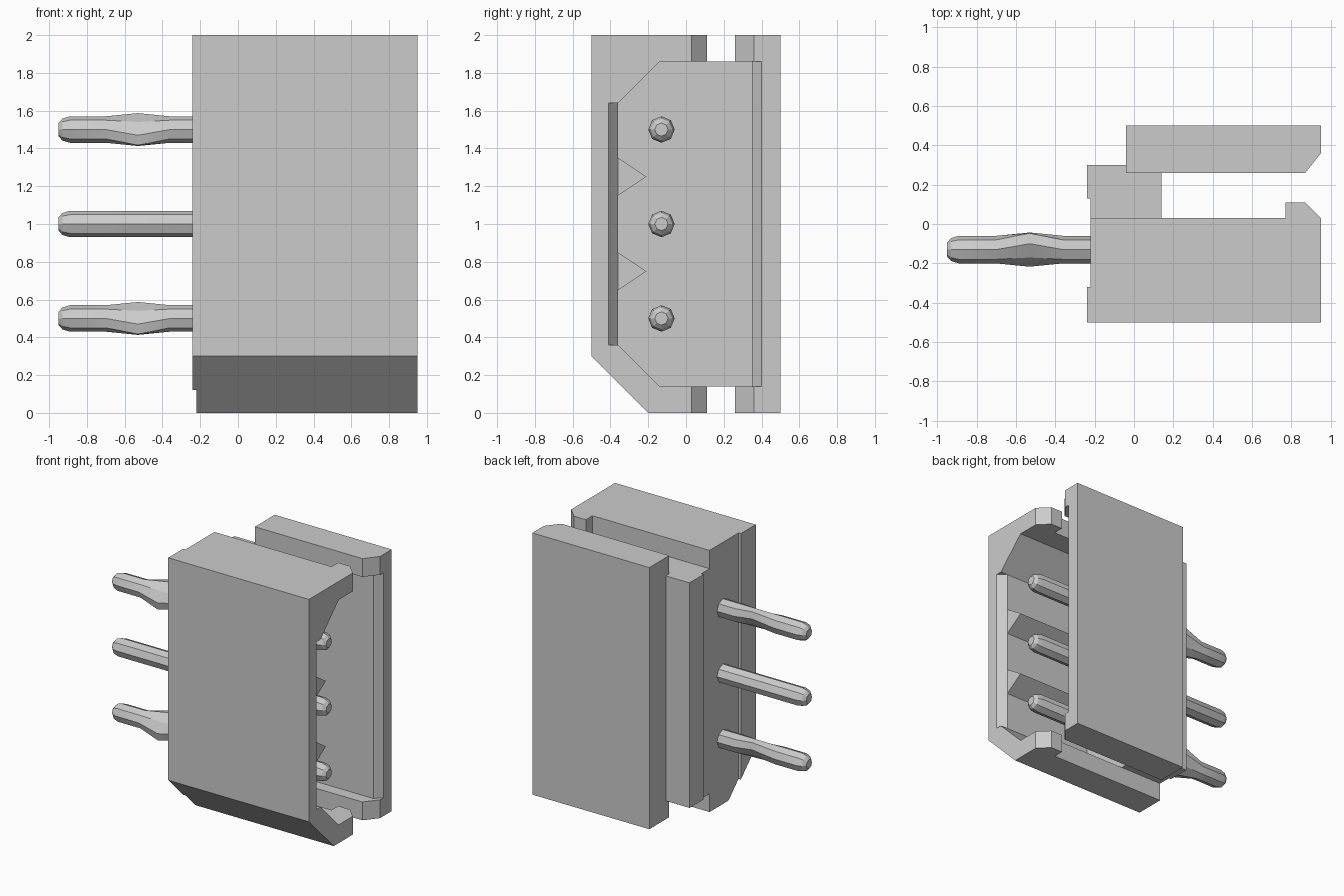
import bpy
import bmesh
import math

cube = bpy.data.objects.get("Cube")
if cube:
    bpy.data.objects.remove(cube, do_unlink=True)

grey = bpy.data.materials.new("light_grey")
grey.use_nodes = True
grey.diffuse_color = (0.6, 0.6, 0.6, 1)
grey.node_tree.nodes["Principled BSDF"].inputs["Base Color"].default_value = (0.6, 0.6, 0.6, 1)

LOW, HIGH = 0.14, 1.86      # inner faces of the end walls
FLOOR, MOUTH = 0.14, 0.95   # cavity floor and open end
BACK, INNER = -0.22, 0.03   # rear face, and open side of the housing


def finish(bm, name):
    bmesh.ops.recalc_face_normals(bm, faces=bm.faces)
    mesh = bpy.data.meshes.new(name)
    bm.to_mesh(mesh)
    bm.free()
    mesh.materials.append(grey)
    obj = bpy.data.objects.new(name, mesh)
    bpy.context.collection.objects.link(obj)
    return obj


def loft(name, rings):
    """Skin a row of equal vertex rings and cap both ends."""
    bm = bmesh.new()
    rows = [[bm.verts.new(p) for p in ring] for ring in rings]
    n = len(rows[0])
    for a, b in zip(rows, rows[1:]):
        for i in range(n):
            j = (i + 1) % n
            bm.faces.new((a[i], a[j], b[j], b[i]))
    bm.faces.new(rows[0])
    bm.faces.new(rows[-1])
    return finish(bm, name)


def prism_x(name, profile, x0, x1):
    return loft(name, [[(x, y, z) for y, z in profile] for x in (x0, x1)])


def prism_z(name, profile, z0, z1):
    return loft(name, [[(x, y, z) for x, y in profile] for z in (z0, z1)])


def cut(obj, cutter):
    mod = obj.modifiers.new("cut", "BOOLEAN")
    mod.operation = "DIFFERENCE"
    mod.solver = "EXACT"
    mod.object = cutter
    bpy.context.view_layer.objects.active = obj
    bpy.ops.object.modifier_apply(modifier=mod.name)
    bpy.data.objects.remove(cutter, do_unlink=True)


def rect(a0, a1, b0, b1):
    return [(a0, b0), (a1, b0), (a1, b1), (a0, b1)]


# Housing with one bevelled corner, hollowed from the mouth
housing = prism_x("housing", [(-0.5, 0.3), (-0.2, 0), (INNER, 0), (INNER, 2), (-0.5, 2)],
                  BACK, MOUTH)
cavity = [(-0.36, 0.36), (-0.14, LOW), (0.2, LOW), (0.2, HIGH), (-0.14, HIGH), (-0.36, 1.64)]
cut(housing, prism_x("cavity_cutter", cavity, FLOOR, 1.1))
cut(housing, prism_z("mouth_cutter", [(0.89, -0.36), (1.01, -0.46), (1.01, -0.3), (0.89, -0.3)],
                     0.36, 1.64))

# Hooked lips on both end walls
lip = [(0.77, INNER), (MOUTH, INNER), (0.87, 0.11), (0.77, 0.11)]
prism_z("lower_lip", lip, 0, LOW)
prism_z("upper_lip", lip, HIGH, 2)

# Back panel with a shallow recess and bevelled mouth
panel = prism_z("back_panel", [(-0.04, 0.26), (0.87, 0.26), (MOUTH, 0.36), (MOUTH, 0.5), (-0.04, 0.5)],
                0, 2)
cut(panel, prism_z("recess_cutter", [(FLOOR, 0.2), (1.0, 0.2), (1.0, 0.45), (0.9, 0.35), (FLOOR, 0.35)],
                   LOW, HIGH))

# Bridge joining the housing to the panel, and the rear standoff ribs
prism_z("bridge", rect(BACK, FLOOR, INNER, 0.3), LOW, HIGH)
prism_x("rear_rib_back", rect(0.13, 0.3, LOW, HIGH), -0.24, BACK)
prism_x("rear_rib_front", [(-0.5, 0.3), (-0.32, 0.12), (-0.32, 2), (-0.5, 2)], -0.24, BACK)

# Triangular keys inside the cavity
for i, z in enumerate((0.75, 1.25)):
    prism_x(f"key_{i + 1}", [(-0.36, z - 0.1), (-0.21, z), (-0.36, z + 0.1)], FLOOR, 0.89)


# Pins: the outer two swell diagonally where they press into a board
def pin_ring(x, z, wide, narrow, sides=8):
    ring = []
    for i in range(sides):
        t = math.tau * i / sides
        u, v = wide * math.cos(t), narrow * math.sin(t)
        ring.append((x, -0.13 + (u - v) * math.sqrt(0.5), z + (u + v) * math.sqrt(0.5)))
    return ring


def pin(name, z, swollen):
    r = 0.07
    start = [(-0.95, 0.035, 0.035), (-0.93, 0.058, 0.058), (-0.89, r, r)]
    swell = [(-0.7, r, r), (-0.53, 0.117, 0.057), (-0.36, r, r)] if swollen else []
    end = [(0.8, r, r), (0.84, 0.058, 0.058), (0.86, 0.035, 0.035)]
    obj = loft(name, [pin_ring(x, z, a, b) for x, a, b in start + swell + end])
    bpy.ops.object.select_all(action="DESELECT")
    obj.select_set(True)
    bpy.context.view_layer.objects.active = obj
    bpy.ops.object.shade_smooth_by_angle(angle=math.radians(30))


pin("lower_pin", 0.5, True)
pin("middle_pin", 1.0, False)
pin("upper_pin", 1.5, True)
